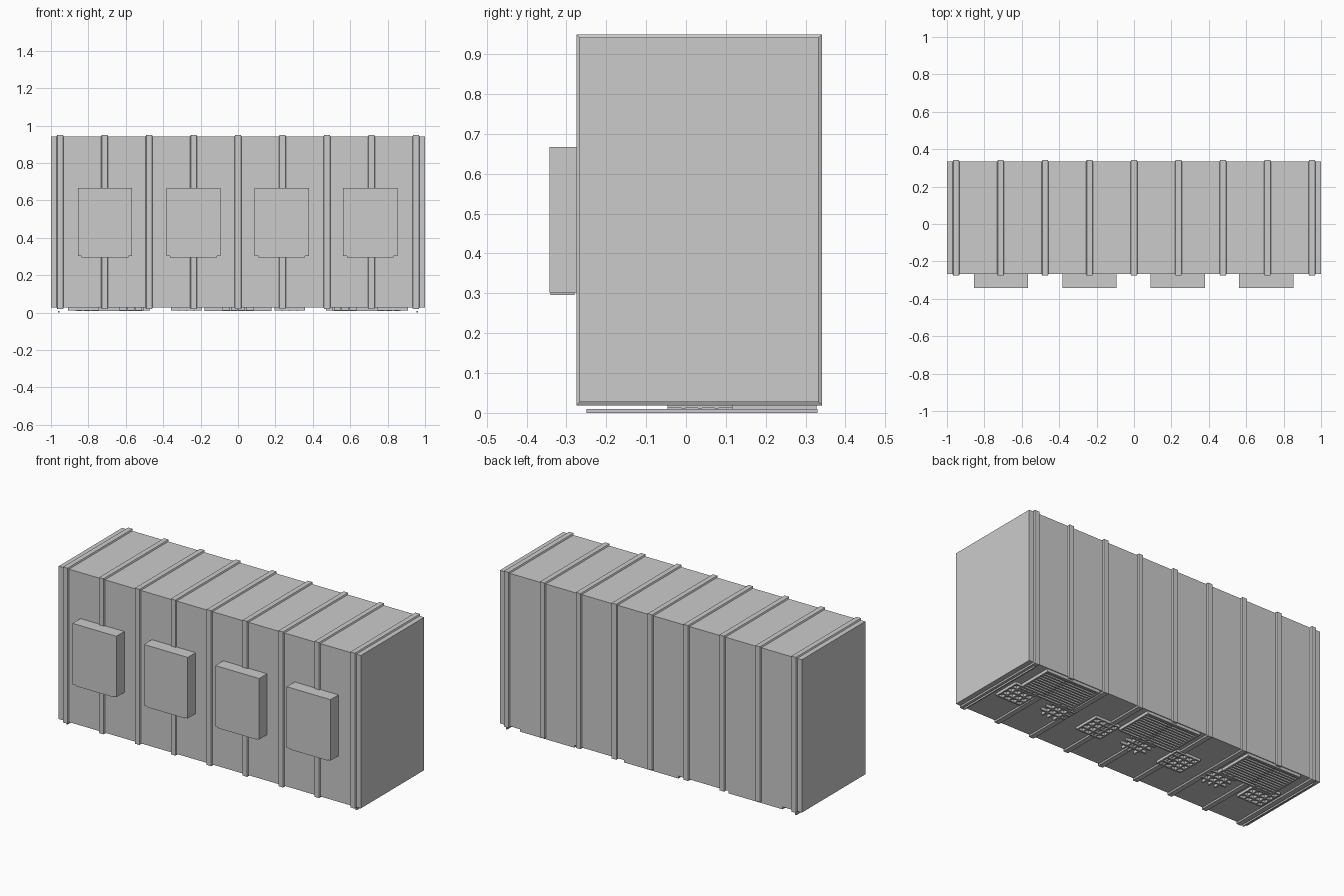
import bpy, bmesh

if "Cube" in bpy.data.objects:
    bpy.data.objects.remove(bpy.data.objects["Cube"])

def finish(name, bm):
    bmesh.ops.recalc_face_normals(bm, faces=bm.faces)
    me = bpy.data.meshes.new(name)
    bm.to_mesh(me)
    bm.free()
    ob = bpy.data.objects.new(name, me)
    bpy.context.collection.objects.link(ob)
    return ob

def add_box(bm, x0, x1, y0, y1, z0, z1):
    vs = bmesh.ops.create_cube(bm, size=1)["verts"]
    for v in vs:
        v.co = (x1 if v.co.x > 0 else x0, y1 if v.co.y > 0 else y0, z1 if v.co.z > 0 else z0)

def box(name, *dims):
    bm = bmesh.new()
    add_box(bm, *dims)
    return finish(name, bm)

Y0, Y1, Z0, Z1 = -0.267, 0.333, 0.027, 0.942

# main housing
box("housing", -1, 1, Y0, Y1, Z0, Z1)

# wrap-around ribs: rectangular bands with sloped flanks
def rib(name, x):
    bm = bmesh.new()
    rings = []
    for dx, g in ((-0.019, 0), (-0.015, 0.008), (0.015, 0.008), (0.019, 0)):
        rings.append([bm.verts.new((x + dx, y, z)) for y, z in (
            (Y0 - g, Z0 - g), (Y1 + g, Z0 - g), (Y1 + g, Z1 + g), (Y0 - g, Z1 + g))])
    for a, b in zip(rings, rings[1:]):
        for i in range(4):
            j = (i + 1) % 4
            bm.faces.new((a[i], a[j], b[j], b[i]))
    finish(name, bm)

for i in range(9):
    rib(f"rib_{i}", -0.951 + i * 0.2378)

# four front boxes with a small plate underneath
for i in range(4):
    x = -0.711 + i * 0.4727
    box(f"front_box_{i}", x - 0.145, x + 0.145, -0.342, Y0, 0.302, 0.667)
    box(f"front_box_plate_{i}", x - 0.125, x + 0.125, -0.34, -0.28, 0.296, 0.302)

# frame of four bars
def add_frame(bm, x0, x1, y0, y1, z0, z1, t):
    add_box(bm, x0, x1, y0, y0 + t, z0, z1)
    add_box(bm, x0, x1, y1 - t, y1, z0, z1)
    add_box(bm, x0, x0 + t, y0 + t, y1 - t, z0, z1)
    add_box(bm, x1 - t, x1, y0 + t, y1 - t, z0, z1)

# slatted vents under the housing
for i, x in enumerate((-0.69, 0, 0.69)):
    bm = bmesh.new()
    add_frame(bm, x - 0.18, x + 0.18, 0.09, 0.328, 0.01, Z0, 0.01)
    for k in range(10):
        y = 0.11 + k * 0.0215
        add_box(bm, x - 0.17, x + 0.17, y, y + 0.01, 0.012, Z0)
    finish(f"vent_{i}", bm)

# lattice grilles, alternately framed and open
for i in range(7):
    x, y, h = -0.828 + i * 0.276, 0.035, 0.082
    bm = bmesh.new()
    if i % 2 == 0:
        add_frame(bm, x - h, x + h, y - h, y + h, 0.012, Z0, 0.009)
    for k in (-1, 0, 1):
        o = k * 0.041
        add_box(bm, x + o - 0.005, x + o + 0.005, y - h, y + h, 0.010, Z0)
        add_box(bm, x - h, x + h, y + o - 0.005, y + o + 0.005, 0.011, Z0)
    finish(f"grille_{i}", bm)

# thin rails under both ends
for side, n in ((-1, "left"), (1, "right")):
    x = side * 0.958
    box(f"{n}_rail", x - 0.004, x + 0.004, -0.25, 0.33, 0, 0.01)
